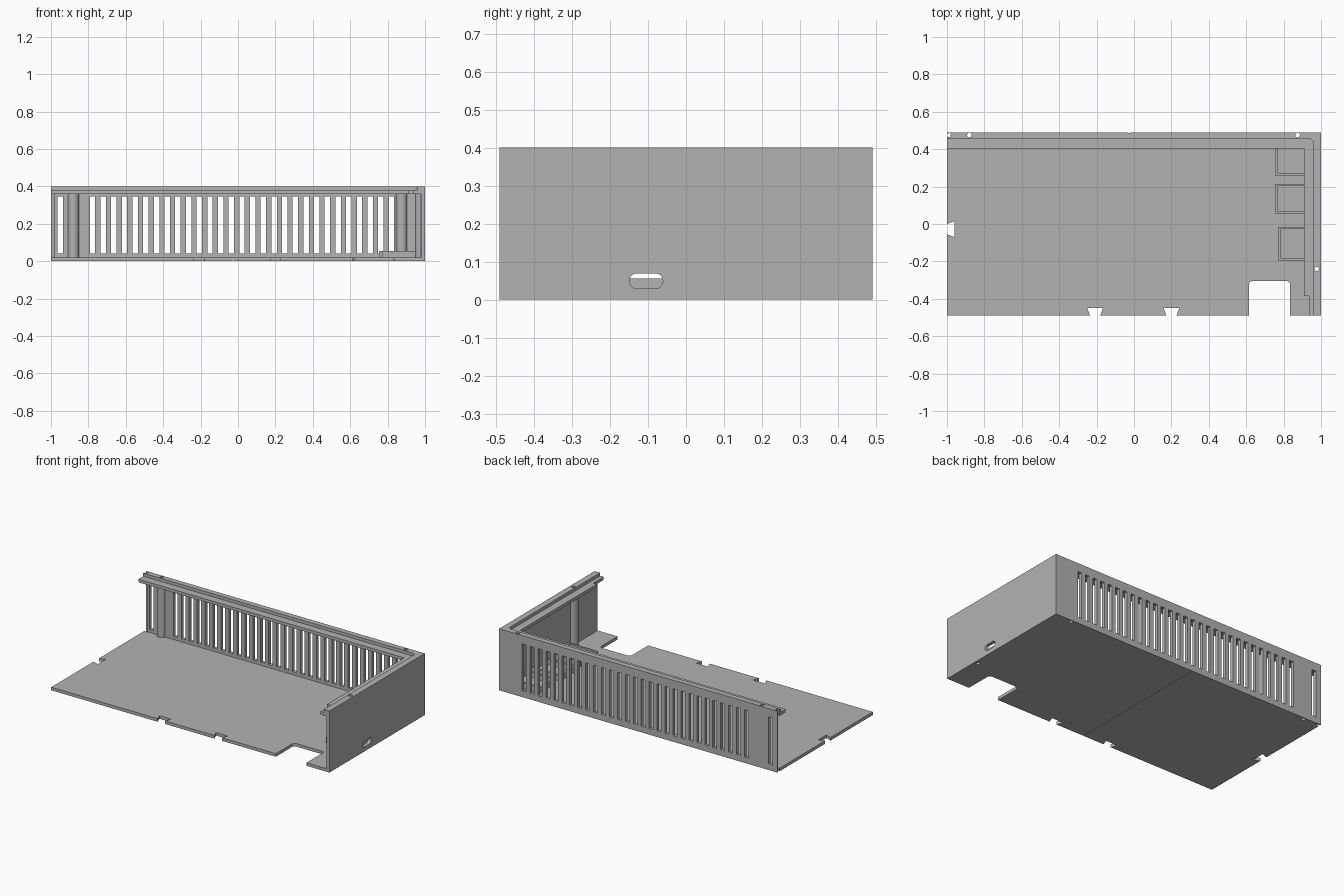
import bpy, bmesh
from math import pi, sin, cos, radians
from mathutils import Matrix

if "Cube" in bpy.data.objects:
    bpy.data.objects.remove(bpy.data.objects["Cube"])

grey = bpy.data.materials.new("light grey plastic")
grey.use_nodes = True
COLOUR = (0.448, 0.448, 0.448, 1)
grey.diffuse_color = COLOUR
grey.node_tree.nodes["Principled BSDF"].inputs["Base Color"].default_value = COLOUR

scene = bpy.context.scene
W, D, H = 1.0, 0.49, 0.40      # half width, half depth, height
T, FLOOR = 0.022, 0.02         # wall and floor thickness
LEDGE, RIM = 0.36, 0.38        # undersides of the two top steps

# Profile planes: columns are where profile x, profile y and depth point
PLANES = {
    "floor": Matrix.Identity(4),
    "back": Matrix(((1, 0, 0, 0), (0, 0, -1, 0), (0, 1, 0, 0), (0, 0, 0, 1))),
    "side": Matrix(((0, 0, 1, 0), (1, 0, 0, 0), (0, 1, 0, 0), (0, 0, 0, 1))),
}


def rect(x0, x1, y0, y1):
    return [(x0, y0), (x1, y0), (x1, y1), (x0, y1)]


def arc(x, y, r, a0, a1, n=12):
    steps = [radians(a0 + (a1 - a0) * i / n) for i in range(n + 1)]
    return [(x + r * cos(a), y + r * sin(a)) for a in steps]


def plate(name, loops, d0, d1, plane="floor", smooth=False):
    """Extrude an outline with optional holes from depth d0 to d1."""
    curve = bpy.data.curves.new(name, "CURVE")
    curve.dimensions, curve.fill_mode = "2D", "BOTH"
    curve.extrude = (d1 - d0) / 2
    for loop in loops:
        spline = curve.splines.new("POLY")
        spline.points.add(len(loop) - 1)
        for point, (x, y) in zip(spline.points, loop):
            point.co = (x, y, 0, 1)
        spline.use_cyclic_u = True
    temp = bpy.data.objects.new(name, curve)
    scene.collection.objects.link(temp)
    graph = bpy.context.evaluated_depsgraph_get()
    mesh = bpy.data.meshes.new_from_object(temp.evaluated_get(graph))
    bpy.data.objects.remove(temp)
    bm = bmesh.new()
    bm.from_mesh(mesh)
    bmesh.ops.remove_doubles(bm, verts=bm.verts, dist=1e-5)
    bmesh.ops.translate(bm, verts=bm.verts, vec=(0, 0, (d0 + d1) / 2))
    bmesh.ops.transform(bm, verts=bm.verts, matrix=PLANES[plane])
    bmesh.ops.recalc_face_normals(bm, faces=bm.faces)
    bm.to_mesh(mesh)
    bm.free()
    mesh.materials.clear()
    mesh.materials.append(grey)
    for poly in mesh.polygons:
        poly.use_smooth = smooth
    if smooth:
        mesh.set_sharp_from_angle(angle=radians(40))
    obj = bpy.data.objects.new(name, mesh)
    scene.collection.objects.link(obj)
    return obj


def cut(obj, cutters):
    """Subtract cutters and bake the result."""
    for cutter in cutters:
        mod = obj.modifiers.new("cut", "BOOLEAN")
        mod.operation, mod.solver, mod.object = "DIFFERENCE", "EXACT", cutter
    graph = bpy.context.evaluated_depsgraph_get()
    mesh = bpy.data.meshes.new_from_object(obj.evaluated_get(graph))
    obj.modifiers.clear()
    obj.data = mesh


# Floor with front dovetails, left dovetail and rounded front notch
outline = [(-W, -D)]
for x in (-0.208, 0.2):
    outline += [(x - 0.027, -D), (x - 0.042, -0.45), (x + 0.042, -0.45), (x + 0.027, -D)]
outline += [(0.615, -D)] + arc(0.635, -0.325, 0.02, 180, 90, 5)
outline += arc(0.815, -0.325, 0.02, 90, 0, 5) + [(0.835, -D)]
outline += [(W, -D), (W, D), (-W, D)]
outline += [(-W, 0.0), (-0.96, 0.015), (-0.96, -0.07), (-W, -0.055)]
floor = plate("floor", [outline], 0, FLOOR)

# Back wall with vent slots, skipping the ones behind the left post
PITCH, FIRST = 0.0571, -0.778
slots = [FIRST + PITCH * i for i in range(-3, 29) if i not in (-2, -1)]
vents = [rect(x - 0.0145, x + 0.0145, 0.04, 0.345) for x in slots]
back_wall = plate("back_wall", [rect(-W, W, 0, H)] + vents, -D, T - D, "back")

# Side wall with an oblong port
port = []
for y, z, a in ((-0.08, 0.05, 0), (-0.13, 0.05, 90), (-0.13, 0.048, 180), (-0.08, 0.048, 270)):
    port += arc(y, z, 0.019, a, a + 90, 5)
side_wall = plate("side_wall", [rect(-D, D, 0, H), port], W - T, W, "side")

# Stepped top edge: lower inner ledge and raised outer rim
ledge = plate("inner_ledge", [[
    (-W, D), (W, D), (W, -D), (0.935, -D), (0.935, -0.385),
    (0.91, -0.385), (0.91, 0.405), (-W, 0.405)]], LEDGE, RIM)
rim = plate("outer_rim", [
    [(-W, D), (W, D), (W, -D), (0.96, -D)] + arc(0.935, 0.43, 0.025, 0, 90, 6)
    + [(-W, 0.455)]], RIM, H)

# Half-round screw posts on the walls
SCREWS = {"left_post": (-0.88, 0.475, 180), "right_post": (0.875, 0.475, 180),
          "side_post": (0.977, -0.24, 90)}
posts, drills = [], []
for name, (x, y, a) in SCREWS.items():
    posts.append(plate(name, [arc(x, y, 0.03, a, a + 180, 20)], FLOOR, LEDGE, smooth=True))
    drills.append(plate(name + "_drill", [arc(x, y, 0.012, 0, 345, 23)], -0.1, H + 0.1))

# Joint groove in the left wall end, and the seam down the back and under the floor
joint = plate("joint_cutter", [[(-1.1, 0.468), (-W, 0.468), (-0.98, 0.462),
                                (-0.98, 0.487), (-W, 0.483), (-1.1, 0.483)]], -0.1, H + 0.1)
seam_floor = plate("seam_floor_cutter", [rect(-0.032, -0.022, -0.6, 0.6)], -0.1, 0.003)
seam_back = plate("seam_back_cutter", [rect(-0.032, -0.022, -0.1, LEDGE + 0.1)],
                  -0.6, 0.003 - D, "back")

cut(floor, drills + [joint, seam_floor, seam_back])
cut(back_wall, drills[:2] + [joint, seam_floor, seam_back])
cut(side_wall, drills[2:])
cut(ledge, drills + [joint, seam_back])
cut(rim, drills + [joint, seam_back])
for post, drill in zip(posts, drills):
    cut(post, [drill])
for helper in drills + [joint, seam_floor, seam_back]:
    bpy.data.objects.remove(helper)

# Low component trays against the side wall
TRAYS = {"back_tray": (0.755, 0.26, 0.42), "middle_tray": (0.755, 0.055, 0.215),
         "front_tray": (0.77, -0.195, -0.015)}
for name, (x, y0, y1) in TRAYS.items():
    edge = 0.012
    plate(name, [rect(x, W - T, y0, y1),
                 rect(x + edge, W - T - edge, y0 + edge, y1 - edge)], FLOOR, 0.055)
